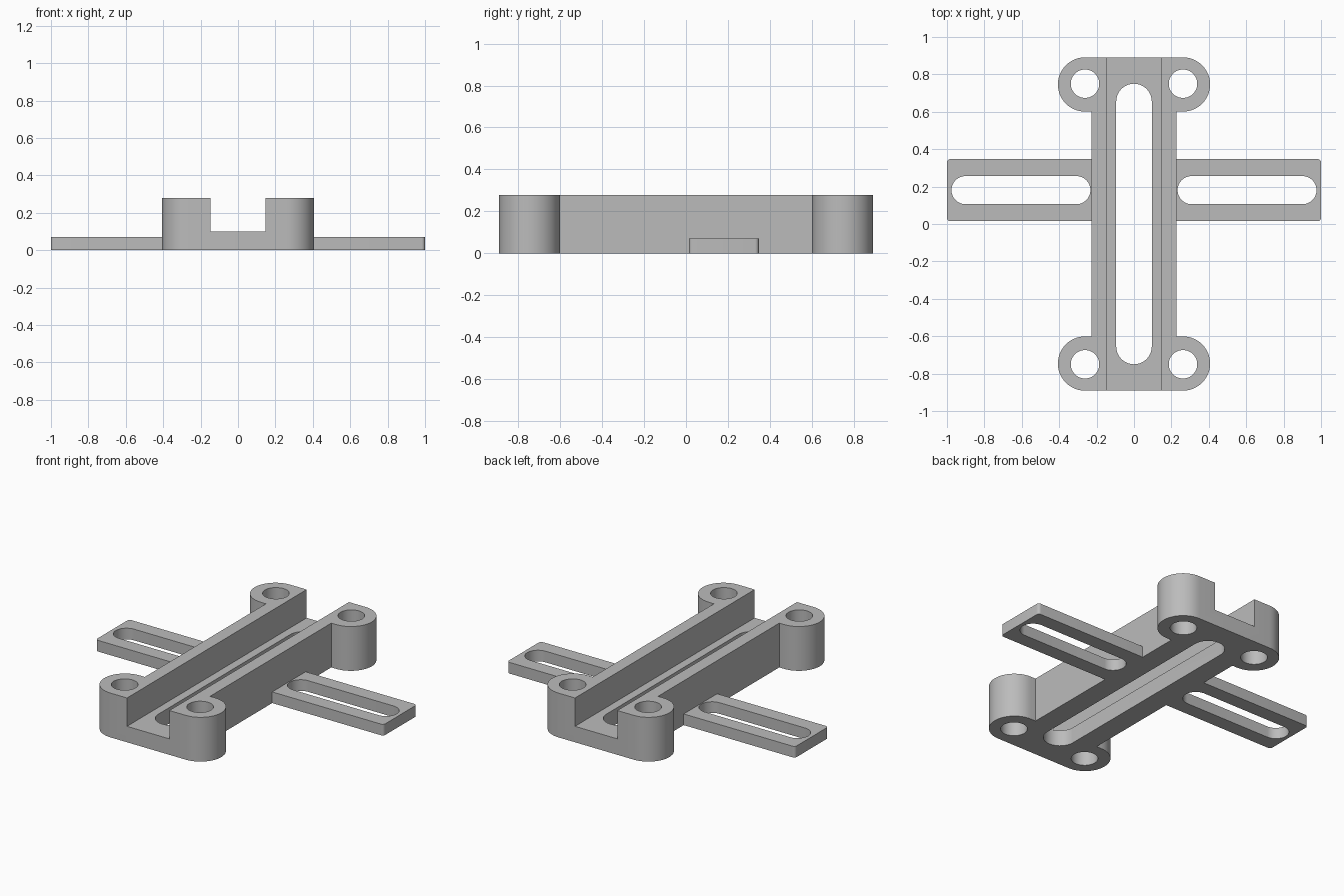
import bpy, bmesh
from math import pi, cos, sin

cube = bpy.data.objects.get("Cube")
if cube:
    bpy.data.objects.remove(cube, do_unlink=True)

# Main dimensions
HEIGHT, FLOOR, ARM_HEIGHT = 0.278, 0.10, 0.07
BODY_X, END_Y = 0.227, 0.891
EAR_X, EAR_Y, EAR_R, HOLE_R = 0.262, 0.746, 0.145, 0.076
ARM_Y = 0.181

grey = bpy.data.materials.new("plain grey")
grey.use_nodes = True
colour = (0.5, 0.5, 0.5, 1)
grey.diffuse_color = colour
grey.node_tree.nodes["Principled BSDF"].inputs["Base Color"].default_value = colour


def arc(cx, cy, r, start, end, steps=24):
    """Points on an arc, angles in units of pi."""
    angles = [pi * (start + (end - start) * i / steps) for i in range(steps + 1)]
    return [(cx + r * cos(a), cy + r * sin(a)) for a in angles]


def rectangle(x0, x1, y0, y1):
    return [(x0, y0), (x1, y0), (x1, y1), (x0, y1)]


def slot_x(x0, x1, y, r):
    return arc(x1 - r, y, r, -0.5, 0.5) + arc(x0 + r, y, r, 0.5, 1.5)


def slot_y(y0, y1, r):
    return arc(0, y1 - r, r, 0, 1) + arc(0, y0 + r, r, 1, 2)


def prism(name, outline, z0, z1):
    """Extrude a closed outline between two heights."""
    bm = bmesh.new()
    face = bm.faces.new([bm.verts.new((x, y, z0)) for x, y in outline])
    top = bmesh.ops.extrude_face_region(bm, geom=[face])["geom"]
    verts = [v for v in top if isinstance(v, bmesh.types.BMVert)]
    bmesh.ops.translate(bm, verts=verts, vec=(0, 0, z1 - z0))
    bmesh.ops.recalc_face_normals(bm, faces=bm.faces)
    mesh = bpy.data.meshes.new(name)
    bm.to_mesh(mesh)
    bm.free()
    mesh.materials.append(grey)
    obj = bpy.data.objects.new(name, mesh)
    bpy.context.collection.objects.link(obj)
    return obj


def cut(obj, outline, z0=-0.1, z1=0.5):
    """Cut a prism out of the object and discard the cutter."""
    cutter = prism("cutter", outline, z0, z1)
    cutter.hide_render = True
    mod = obj.modifiers.new("cut", "BOOLEAN")
    mod.operation, mod.solver, mod.object = "DIFFERENCE", "EXACT", cutter
    bpy.context.view_layer.update()
    result = obj.evaluated_get(bpy.context.evaluated_depsgraph_get())
    mesh = bpy.data.meshes.new_from_object(result)
    obj.modifiers.clear()
    obj.data = mesh
    bpy.data.objects.remove(cutter, do_unlink=True)


def smooth(obj):
    bpy.ops.object.select_all(action="DESELECT")
    obj.select_set(True)
    bpy.context.view_layer.objects.active = obj
    bpy.ops.object.shade_smooth_by_angle(angle=pi / 6)


# Channel body with a rounded ear at each corner
right_side = ([(BODY_X, -EAR_Y + EAR_R)]
              + arc(EAR_X, -EAR_Y, EAR_R, 0.5, -0.5)
              + [(0, -EAR_Y - EAR_R)])[::-1]
right_side += [(x, -y) for x, y in right_side[::-1]]
left_side = [(-x, y) for x, y in right_side[::-1] if x > 0]
body = prism("channel_body", right_side + left_side, 0, HEIGHT)

# Open channel, long floor slot and bolt holes
cut(body, rectangle(-0.147, 0.147, -1, 1), FLOOR)
cut(body, slot_y(-0.75, 0.75, 0.095))
for sx in (-1, 1):
    for sy in (-1, 1):
        cut(body, arc(sx * EAR_X, sy * 0.75, HOLE_R, 0, 2, 48)[:-1])
smooth(body)

# Slotted side arms with lightly rounded outer corners
for side, s in (("left", 1), ("right", -1)):
    r, half = 0.018, 0.166
    outline = ([(BODY_X - 0.002, ARM_Y - half)]
               + arc(1 - r, ARM_Y - half + r, r, -0.5, 0, 6)
               + arc(1 - r, ARM_Y + half - r, r, 0, 0.5, 6)
               + [(BODY_X - 0.002, ARM_Y + half)])
    arm = prism(side + "_slotted_arm", [(s * x, y) for x, y in outline], 0, ARM_HEIGHT)
    cut(arm, [(s * x, y) for x, y in slot_x(0.233, 0.976, ARM_Y, 0.075)])
    smooth(arm)
